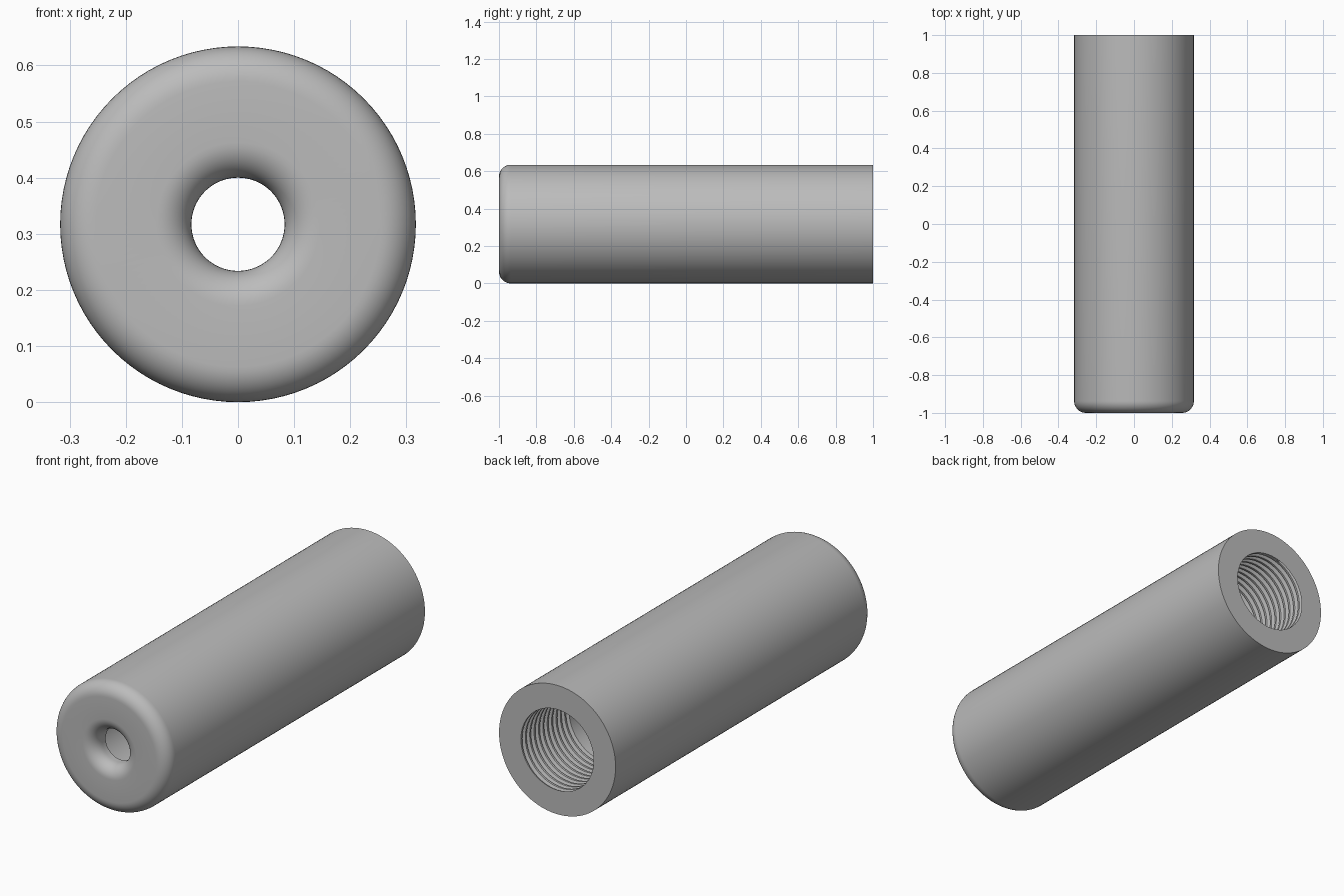
import bpy, bmesh
from math import sin, cos, pi, radians

if "Cube" in bpy.data.objects:
    bpy.data.objects.remove(bpy.data.objects["Cube"], do_unlink=True)

SEG = 96
OUTER, HOLE, BORE, ROOT = 0.317, 0.083, 0.198, 0.220   # radii
FRONT, BACK, WALL = -1.0, 1.0, 0.09
FILLET = 0.063
THREAD_END, PITCH = 0.62, 0.034

grey = bpy.data.materials.new("satin grey")
grey.use_nodes = True
colour = (0.5, 0.5, 0.5, 1)
grey.diffuse_color = colour
grey.node_tree.nodes["Principled BSDF"].inputs["Base Color"].default_value = colour

bm = bmesh.new()


def vert(r, y, j):
    a = 2 * pi * j / SEG
    return bm.verts.new((r * cos(a), y, OUTER + r * sin(a)))


def skin(rows):
    for lower, upper in zip(rows, rows[1:]):
        for j in range(len(lower) - 1):
            bm.faces.new((lower[j], lower[j + 1], upper[j + 1], upper[j]))


def arc(cr, cy, start, end, steps=10):
    angles = [radians(start + (end - start) * k / steps) for k in range(steps + 1)]
    return [(cr + FILLET * cos(a), cy + FILLET * sin(a)) for a in angles]


# Smooth shell: back rim, outer wall, rounded nose, nose hole and inner bore
profile = [(BORE, BACK), (OUTER, BACK)]
profile += arc(OUTER - FILLET, FRONT + FILLET, 0, -90)
profile += arc(HOLE + FILLET, FRONT + FILLET, 270, 180)
profile += [(HOLE, FRONT + WALL), (BORE, FRONT + WALL), (BORE, THREAD_END)]
skin([[vert(r, y, j) for j in range(SEG + 1)] for r, y in profile])

# Helical thread inside the back opening, trimmed flush at both ends
tooth = [(0.0, BORE), (0.3, BORE), (0.6, ROOT), (0.7, ROOT)]
turns = int((BACK - THREAD_END) / PITCH) + 2


def thread_vert(turn, offset, r, j):
    y = BACK - (turn + offset + j / SEG) * PITCH
    if y >= BACK or y <= THREAD_END:
        y, r = min(max(y, THREAD_END), BACK), BORE
    return vert(r, y, j)


skin([[thread_vert(t, o, r, j) for j in range(SEG + 1)]
      for t in range(-2, turns) for o, r in tooth])

bmesh.ops.remove_doubles(bm, verts=bm.verts, dist=0.00005)
bmesh.ops.dissolve_degenerate(bm, edges=bm.edges, dist=0.00005)
bmesh.ops.recalc_face_normals(bm, faces=bm.faces)

mesh = bpy.data.meshes.new("threaded_sleeve")
bm.to_mesh(mesh)
bm.free()
mesh.materials.append(grey)
sleeve = bpy.data.objects.new("threaded_sleeve", mesh)
bpy.context.collection.objects.link(sleeve)

bpy.ops.object.select_all(action='DESELECT')
sleeve.select_set(True)
bpy.context.view_layer.objects.active = sleeve
bpy.ops.object.shade_smooth_by_angle(angle=radians(30))
